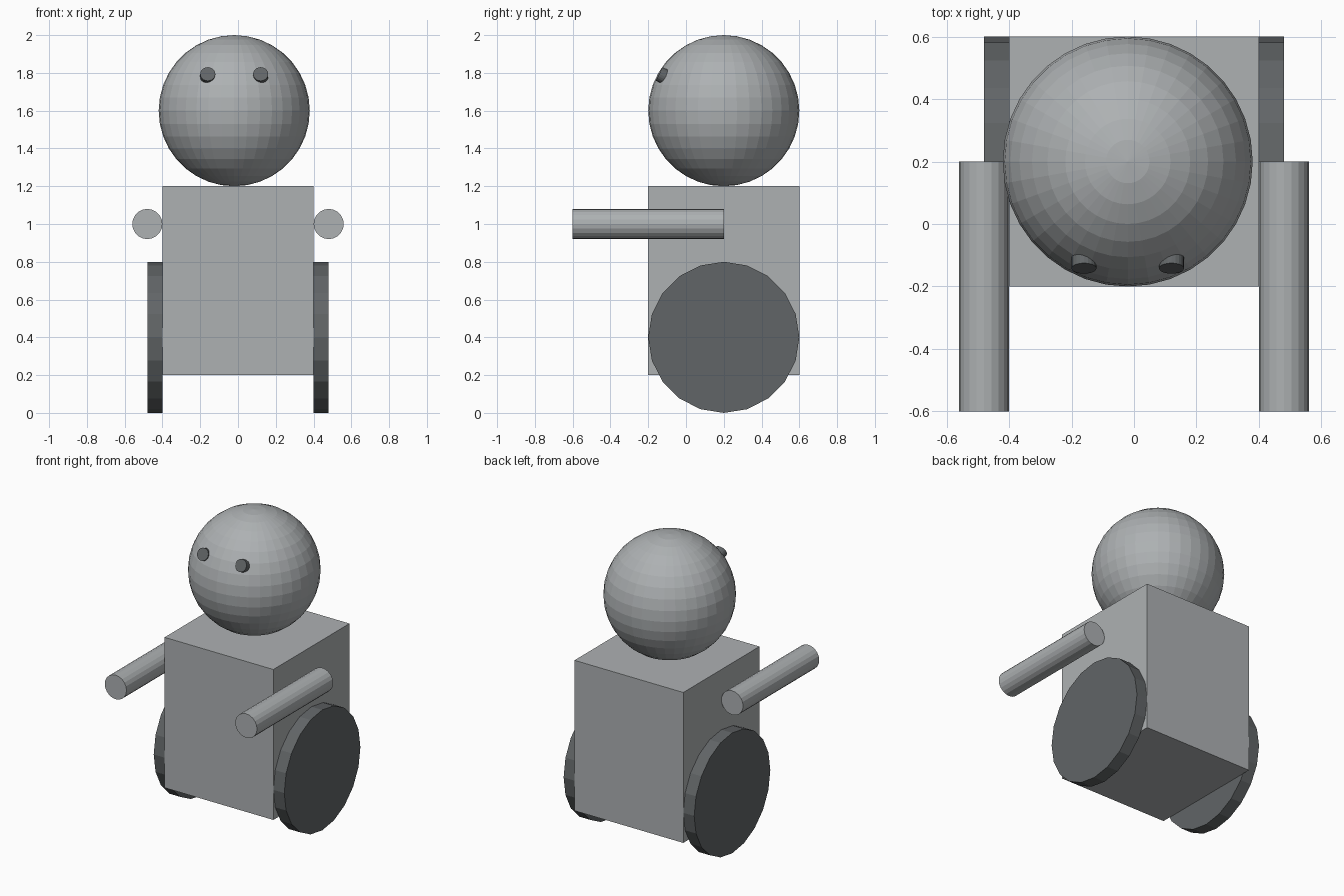
import bpy
import math

cube = bpy.data.objects.get("Cube")
if cube:
    bpy.data.objects.remove(cube, do_unlink=True)


def material(name, colour):
    mat = bpy.data.materials.new(name)
    mat.use_nodes = True
    mat.diffuse_color = colour
    mat.node_tree.nodes["Principled BSDF"].inputs["Base Color"].default_value = colour
    return mat


light_grey = material("light grey", (0.42, 0.44, 0.45, 1))
dark_grey = material("dark grey", (0.12, 0.13, 0.135, 1))


def finish(name, mat):
    obj = bpy.context.object
    obj.name = name
    obj.data.materials.append(mat)
    return obj


def cylinder(name, mat, radius, depth, location, rotation, sides=20):
    bpy.ops.mesh.primitive_cylinder_add(
        vertices=sides, radius=radius, depth=depth, location=location, rotation=rotation)
    return finish(name, mat)


# Box body
bpy.ops.mesh.primitive_cube_add(size=1, location=(0, 0.2, 0.7))
body = finish("body", light_grey)
body.scale = (0.8, 0.8, 1)

# Faceted ball head, slightly off centre
head_x = -0.02
bpy.ops.mesh.primitive_uv_sphere_add(
    segments=36, ring_count=18, radius=0.4, location=(head_x, 0.2, 1.6))
finish("head", light_grey)

quarter = math.pi / 2
eye_tilt = math.radians(25)
eye_length = 0.06
for side, sign in (("left", 1), ("right", -1)):
    # Wheels at the sides, arms reaching forward
    cylinder(side + "_wheel", dark_grey, 0.4, 0.08, (sign * 0.44, 0.2, 0.4), (0, quarter, 0))
    cylinder(side + "_arm", light_grey, 0.08, 0.8, (sign * 0.48, -0.2, 1), (quarter, 0, 0))
    # Eyes sunk into the head, tipped upward
    eye_y = -0.142 + math.cos(eye_tilt) * eye_length / 2
    eye_z = 1.794 - math.sin(eye_tilt) * eye_length / 2
    cylinder(side + "_eye", dark_grey, 0.04, eye_length,
             (head_x + sign * 0.14, eye_y, eye_z), (quarter - eye_tilt, 0, 0))
